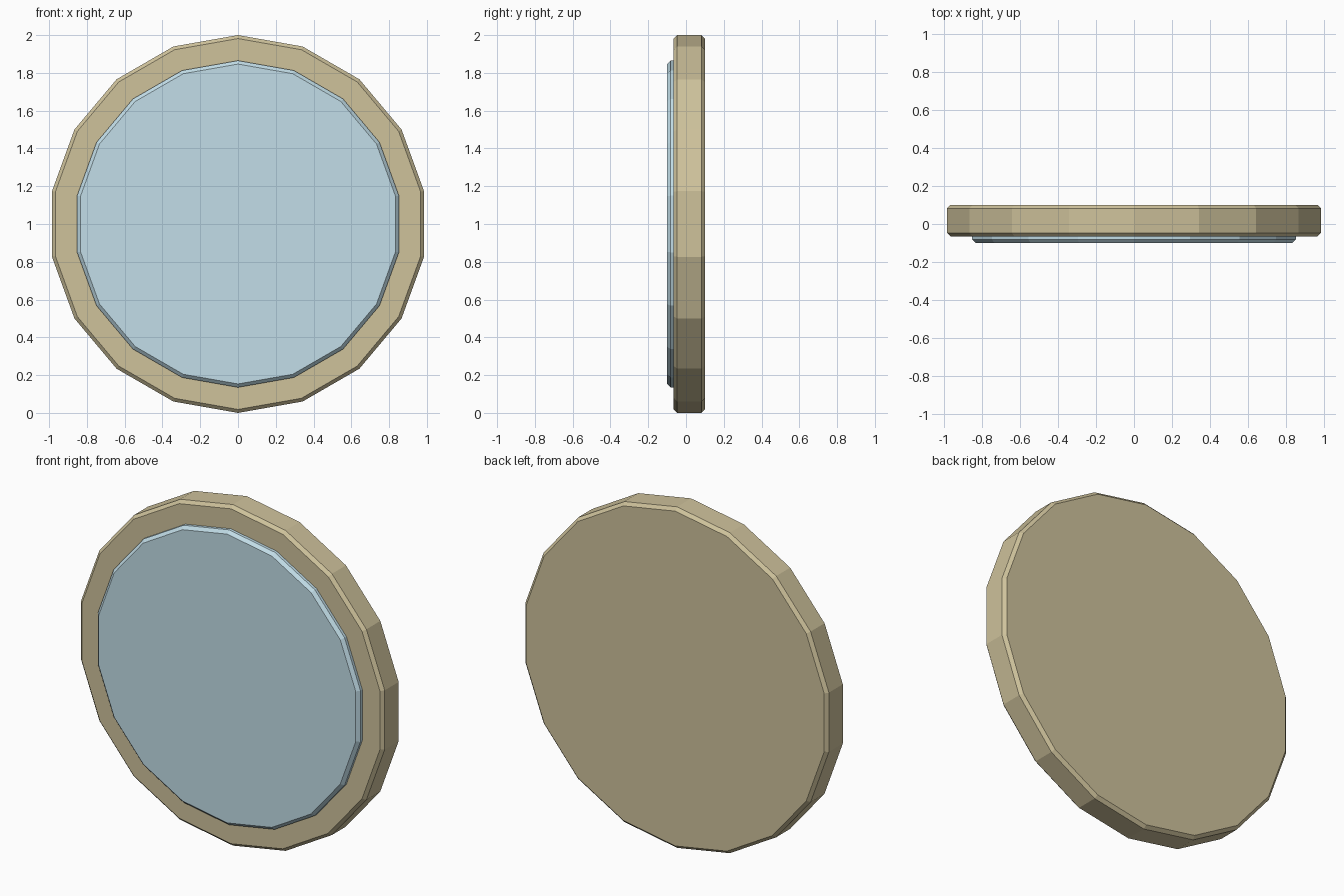
import bpy
import bmesh
from math import radians
from mathutils import Matrix

if "Cube" in bpy.data.objects:
    bpy.data.objects.remove(bpy.data.objects["Cube"])

SIDES = 18


def material(name, color):
    mat = bpy.data.materials.new(name)
    mat.diffuse_color = color
    mat.use_nodes = True
    mat.node_tree.nodes["Principled BSDF"].inputs["Base Color"].default_value = mat.diffuse_color
    return mat


def disc(name, radius, y_front, y_back, bevel, mat):
    """Flat-shaded upright disc facing -y with a chamfered rim."""
    bm = bmesh.new()
    place = Matrix.Translation((0, (y_front + y_back) / 2, 1)) @ Matrix.Rotation(radians(90), 4, 'X')
    bmesh.ops.create_cone(bm, cap_ends=True, segments=SIDES, radius1=radius,
                          radius2=radius, depth=y_back - y_front, matrix=place)
    # chamfer only the edges around the two caps
    caps = [f for f in bm.faces if len(f.verts) == SIDES]
    rim = list({e for f in caps for e in f.edges})
    bmesh.ops.bevel(bm, geom=rim, offset=bevel, offset_type='OFFSET',
                    segments=1, profile=0.5, affect='EDGES')
    bmesh.ops.recalc_face_normals(bm, faces=bm.faces)
    mesh = bpy.data.meshes.new(name)
    bm.to_mesh(mesh)
    bm.free()
    mesh.materials.append(mat)
    obj = bpy.data.objects.new(name, mesh)
    bpy.context.collection.objects.link(obj)
    return obj


# Round backing frame
disc("frame", 1.0, -0.065, 0.10, 0.018, material("tan", (0.62, 0.54, 0.33, 1)))

# Raised front pane, its back sunk into the frame
disc("pane", 0.865, -0.10, -0.03, 0.018, material("pale_blue", (0.54, 0.73, 0.81, 1)))
